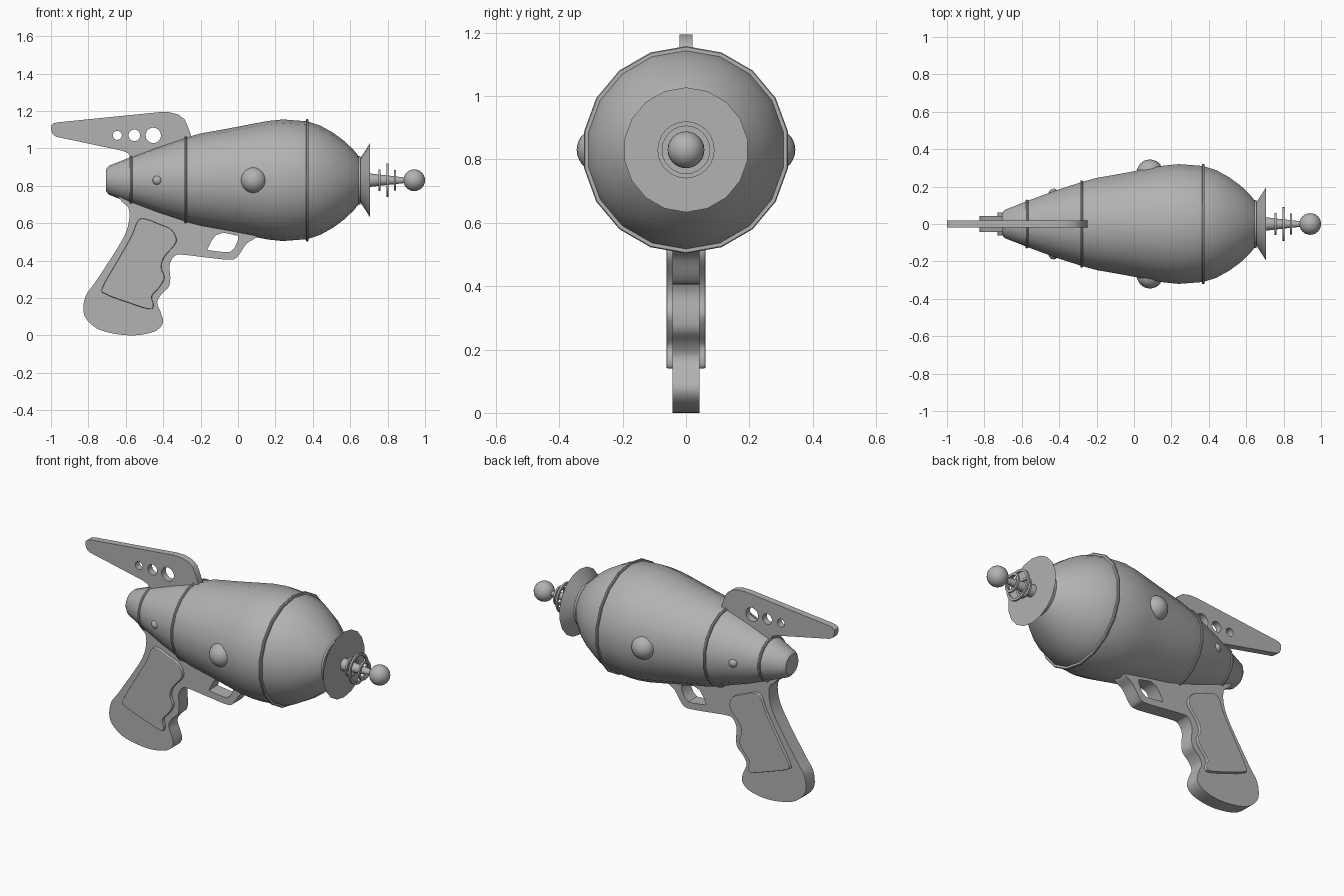
import bpy, bmesh, math

if "Cube" in bpy.data.objects:
    bpy.data.objects.remove(bpy.data.objects["Cube"])

AXIS_Z = 0.83
SIDES = 18

# Dark grey metal for every part
METAL = bpy.data.materials.new("dark_grey_metal")
METAL.diffuse_color = (0.445, 0.445, 0.445, 1)
METAL.use_nodes = True
METAL.node_tree.nodes["Principled BSDF"].inputs["Base Color"].default_value = METAL.diffuse_color


def finish(ob, angle=35):
    bpy.ops.object.select_all(action='DESELECT')
    ob.select_set(True)
    bpy.context.view_layer.objects.active = ob
    bpy.ops.object.shade_smooth_by_angle(angle=math.radians(angle))
    ob.data.materials.clear()
    ob.data.materials.append(METAL)
    return ob


def lathe(name, profile, sides=SIDES, closed=False):
    """Spin (x, radius) points round the barrel axis; ends are capped unless the profile is closed."""
    bm = bmesh.new()
    loops = []
    for x, r in profile:
        loops.append([bm.verts.new((x, r * math.sin(2 * math.pi * i / sides),
                                    AXIS_Z + r * math.cos(2 * math.pi * i / sides)))
                      for i in range(sides)])
    pairs = list(zip(loops, loops[1:]))
    if closed:
        pairs.append((loops[-1], loops[0]))
    else:
        bm.faces.new(loops[0])
        bm.faces.new(loops[-1])
    for a, b in pairs:
        for i in range(sides):
            j = (i + 1) % sides
            bm.faces.new((a[i], a[j], b[j], b[i]))
    bmesh.ops.recalc_face_normals(bm, faces=bm.faces)
    me = bpy.data.meshes.new(name)
    bm.to_mesh(me)
    bm.free()
    ob = bpy.data.objects.new(name, me)
    bpy.context.collection.objects.link(ob)
    return finish(ob)


def band(name, x, r_in, r_out, width, sides=SIDES):
    h = width / 2
    return lathe(name, [(x - h, r_in), (x - h, r_out), (x + h, r_out), (x + h, r_in)], sides, True)


def ball(name, loc, r):
    bpy.ops.mesh.primitive_uv_sphere_add(segments=24, ring_count=14, radius=r, location=loc)
    ob = bpy.context.object
    ob.name = name
    return finish(ob, 60)


def rounded(points, steps=4):
    """Smooth closed outline through the points (Catmull-Rom)."""
    out, n = [], len(points)
    for i in range(n):
        p = [points[(i + k - 1) % n] for k in range(4)]
        for s in range(steps):
            t = s / steps
            out.append(tuple(0.5 * (2 * p[1][a] + (p[2][a] - p[0][a]) * t
                       + (2 * p[0][a] - 5 * p[1][a] + 4 * p[2][a] - p[3][a]) * t ** 2
                       + (3 * p[1][a] - p[0][a] - 3 * p[2][a] + p[3][a]) * t ** 3) for a in (0, 1)))
    return out


def circle(x, z, r, n=24):
    return [(x + r * math.cos(2 * math.pi * i / n), z + r * math.sin(2 * math.pi * i / n)) for i in range(n)]


def plate(name, outlines, half, bevel=0.0):
    """Flat plate in the xz plane; the outlines after the first are holes."""
    cu = bpy.data.curves.new(name, 'CURVE')
    cu.dimensions = '2D'
    cu.fill_mode = 'BOTH'
    cu.extrude = half - bevel
    cu.bevel_depth = bevel
    cu.offset = -bevel
    cu.bevel_resolution = 1
    for pts in outlines:
        sp = cu.splines.new('POLY')
        sp.points.add(len(pts) - 1)
        for p, (x, z) in zip(sp.points, pts):
            p.co = (x, z, 0, 1)
        sp.use_cyclic_u = True
    ob = bpy.data.objects.new(name, cu)
    bpy.context.collection.objects.link(ob)
    ob.rotation_euler = (math.pi / 2, 0, 0)
    bpy.ops.object.select_all(action='DESELECT')
    ob.select_set(True)
    bpy.context.view_layer.objects.active = ob
    bpy.ops.object.convert(target='MESH')
    return finish(bpy.context.object)


# Teardrop body and its bands
lathe("body", [(-0.705, 0.06), (-0.69, 0.077), (-0.57, 0.125), (-0.43, 0.178), (-0.28, 0.228),
               (-0.2, 0.25), (-0.06, 0.275), (0.08, 0.302), (0.16, 0.317), (0.24, 0.325),
               (0.37, 0.315), (0.44, 0.292), (0.51, 0.253), (0.57, 0.208), (0.62, 0.16),
               (0.645, 0.128)])
for name, x, r in (("rear_band", -0.572, 0.132), ("middle_band", -0.28, 0.237), ("front_band", 0.37, 0.327)):
    lathe(name, [(x - 0.007, r - 0.03), (x - 0.007, r - 0.003), (x - 0.003, r),
                 (x + 0.003, r), (x + 0.007, r - 0.003), (x + 0.007, r - 0.03)], closed=True)

# Muzzle flare
lathe("muzzle_flare", [(0.635, 0.13), (0.655, 0.13), (0.655, 0.118), (0.705, 0.197)])

# Emitter rod, rings and tip
lathe("emitter_rod", [(0.70, 0.037), (0.74, 0.032), (0.90, 0.014)])
for name, x, r in (("rear_ring", 0.757, 0.058), ("large_ring", 0.80, 0.09), ("front_ring", 0.84, 0.056)):
    band(name, x, r - 0.015, r, 0.011, 24)
ball("emitter_tip", (0.942, 0, AXIS_Z), 0.058)

# Side domes
for side, s in (("right", -1), ("left", 1)):
    ball("large_dome_" + side, (0.085, s * 0.275, AXIS_Z), 0.07)
    ball("small_dome_" + side, (-0.43, s * 0.162, AXIS_Z), 0.027)

# Tail fin with three holes
plate("tail_fin", [[(-1.0, 1.10), (-1.0, 1.122), (-0.985, 1.135), (-0.96, 1.14), (-0.42, 1.194),
                    (-0.37, 1.194), (-0.32, 1.182), (-0.285, 1.155), (-0.265, 1.11), (-0.248, 1.06),
                    (-0.248, 0.98), (-0.56, 0.88), (-0.572, 0.95), (-0.588, 0.975), (-0.62, 0.988),
                    (-0.97, 1.062), (-0.99, 1.075)],
                   circle(-0.645, 1.07, 0.024), circle(-0.554, 1.07, 0.031), circle(-0.453, 1.07, 0.041)], 0.02)

# Grip and trigger guard in one plate
grip = rounded([(-0.64, 0.76), (-0.62, 0.715), (-0.585, 0.68), (-0.585, 0.6), (-0.625, 0.5), (-0.76, 0.29),
                (-0.815, 0.21), (-0.825, 0.12), (-0.785, 0.06), (-0.71, 0.02), (-0.57, 0.0),
                (-0.45, 0.02), (-0.402, 0.065), (-0.412, 0.12), (-0.432, 0.175), (-0.41, 0.22),
                (-0.37, 0.26), (-0.362, 0.31), (-0.366, 0.375), (-0.342, 0.422), (-0.3, 0.432),
                (-0.16, 0.416), (-0.04, 0.405), (0.0, 0.425), (0.045, 0.49), (0.1, 0.53),
                (0.1, 0.6), (-0.1, 0.63), (-0.3, 0.68), (-0.5, 0.76)])
guard_hole = [(-0.165, 0.457), (-0.145, 0.5), (-0.12, 0.535), (-0.08, 0.55), (0.0, 0.533), (0.0, 0.51),
              (-0.02, 0.465), (-0.045, 0.445), (-0.07, 0.445)]
plate("grip", [grip, guard_hole], 0.042)

# Raised grip panels on both sides
panel = rounded([(-0.5, 0.625), (-0.42, 0.595), (-0.355, 0.565), (-0.33, 0.5), (-0.393, 0.42),
                 (-0.41, 0.364), (-0.393, 0.31), (-0.42, 0.257), (-0.46, 0.21), (-0.452, 0.165),
                 (-0.473, 0.14), (-0.6, 0.18), (-0.71, 0.222), (-0.725, 0.257), (-0.634, 0.417),
                 (-0.57, 0.53), (-0.537, 0.61)])
plate("grip_panels", [panel], 0.062, 0.005)
